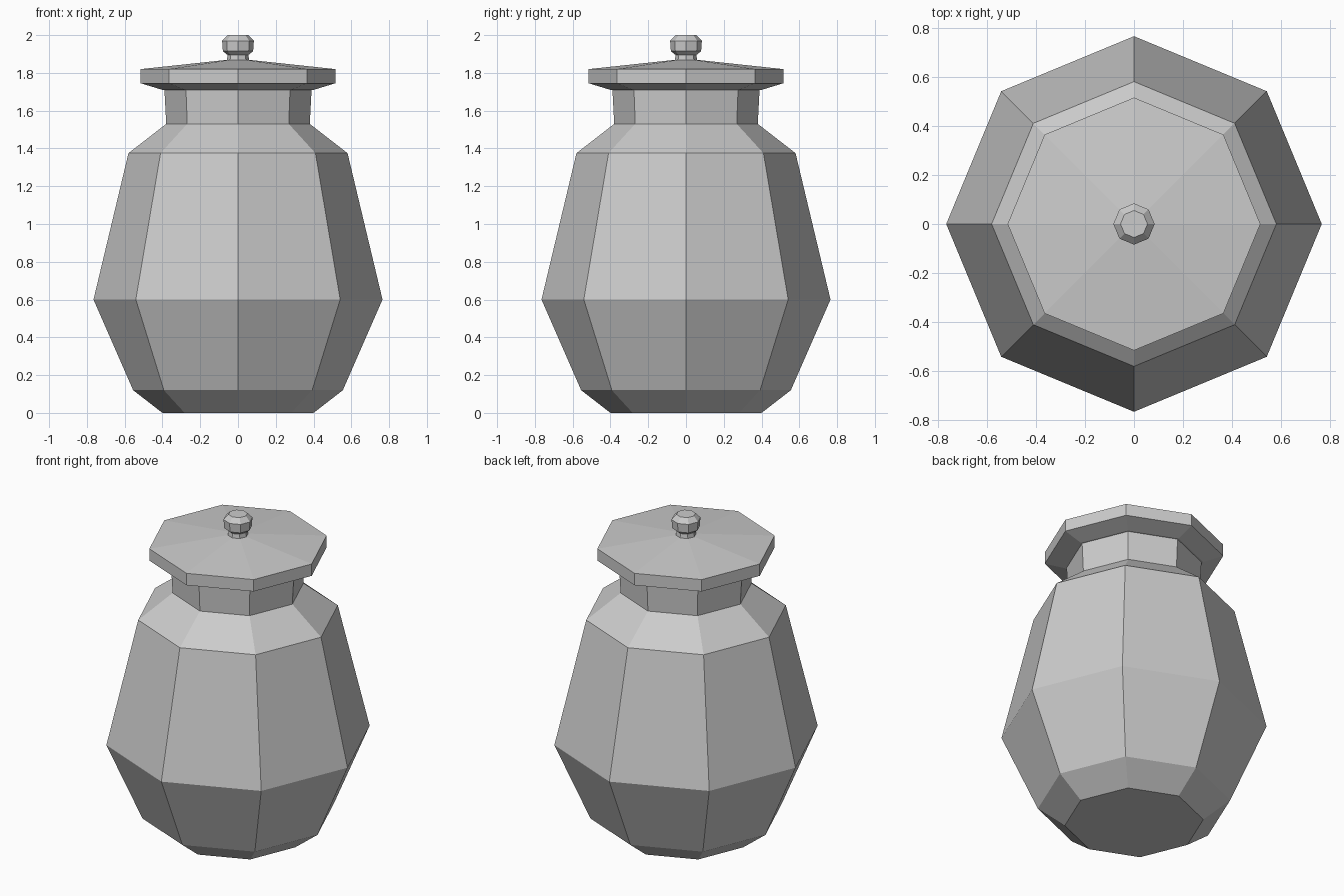
import bpy
import bmesh
from math import cos, sin, pi

SIDES = 8

default = bpy.data.objects.get("Cube")
if default:
    bpy.data.objects.remove(default, do_unlink=True)

# One plain clay colour
clay = bpy.data.materials.new("plain grey clay")
clay.use_nodes = True
colour = (0.6, 0.6, 0.6, 1)
clay.diffuse_color = colour
clay.node_tree.nodes["Principled BSDF"].inputs["Base Color"].default_value = colour


def lathe(name, profile):
    """Turn (radius, height) points into a closed, flat-faced octagonal part."""
    bm = bmesh.new()
    rings = []
    for radius, z in profile:
        angles = [2 * pi * i / SIDES for i in range(SIDES)]
        rings.append([bm.verts.new((radius * cos(a), radius * sin(a), z)) for a in angles])
    for low, high in zip(rings, rings[1:]):
        for i in range(SIDES):
            j = (i + 1) % SIDES
            bm.faces.new((low[i], low[j], high[j], high[i]))
    bm.faces.new(rings[0][::-1])
    bm.faces.new(rings[-1])
    bmesh.ops.recalc_face_normals(bm, faces=bm.faces)
    mesh = bpy.data.meshes.new(name)
    bm.to_mesh(mesh)
    bm.free()
    mesh.materials.append(clay)
    obj = bpy.data.objects.new(name, mesh)
    bpy.context.collection.objects.link(obj)
    return obj


# Jar: foot, belly, shoulder and neck
lathe("jar_body", [(0.40, 0), (0.555, 0.12), (0.765, 0.6),
                   (0.58, 1.375), (0.38, 1.53), (0.39, 1.72)])

# Lid: bevelled underside, upright rim and shallow cone
lathe("lid", [(0.40, 1.71), (0.515, 1.745), (0.515, 1.82), (0.05, 1.87)])

# Knob: narrow stem and rounded grip
lathe("lid_knob", [(0.06, 1.86), (0.055, 1.895), (0.08, 1.915),
                   (0.084, 1.97), (0.055, 2.0)])
